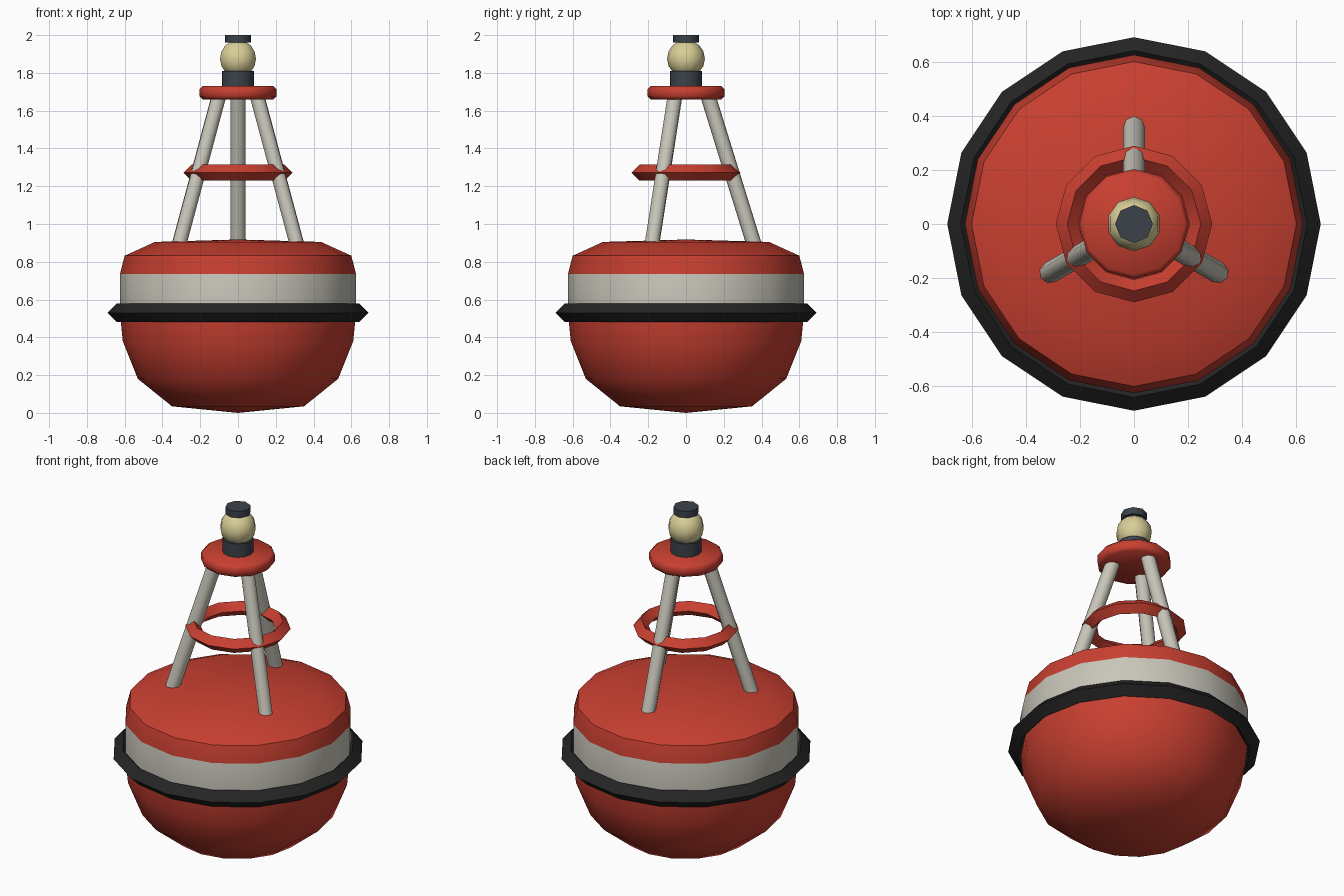
import bpy, math
from mathutils import Vector

if "Cube" in bpy.data.objects:
    bpy.data.objects.remove(bpy.data.objects["Cube"])


def material(name, rgb):
    m = bpy.data.materials.new(name)
    m.diffuse_color = (*rgb, 1)
    m.use_nodes = True
    m.node_tree.nodes["Principled BSDF"].inputs["Base Color"].default_value = m.diffuse_color
    return m


RED = material("buoy red", (0.58, 0.05, 0.03))
GREY = material("pale grey", (0.58, 0.565, 0.49))
BLACK = material("rubber black", (0.018, 0.018, 0.018))
SLATE = material("dark slate", (0.045, 0.055, 0.07))
CREAM = material("lamp cream", (0.70, 0.62, 0.31))


def finish(obj, mat, angle=40):
    obj.data.materials.append(mat)
    bpy.ops.object.select_all(action='DESELECT')
    obj.select_set(True)
    bpy.context.view_layer.objects.active = obj
    bpy.ops.object.shade_smooth_by_angle(angle=math.radians(angle))
    return obj


def lathe(name, profile, sides, mat, angle=40):
    """Revolve (radius, z) points, listed bottom to top, with a vertex on +y."""
    verts, rings, faces = [], [], []
    for r, z in profile:
        n = sides if r > 0 else 1
        rings.append([len(verts) + i % n for i in range(sides)])
        for i in range(n):
            a = math.pi / 2 + math.tau * i / sides
            verts.append((r * math.cos(a), r * math.sin(a), z))
    for lo, hi in zip(rings, rings[1:]):
        for i in range(sides):
            j = (i + 1) % sides
            quad = [lo[i], lo[j], hi[j], hi[i]]
            faces.append(list(dict.fromkeys(quad)))
    if profile[0][0] > 0:
        faces.append(rings[0][::-1])
    if profile[-1][0] > 0:
        faces.append(rings[-1])
    mesh = bpy.data.meshes.new(name)
    mesh.from_pydata(verts, [], faces)
    obj = bpy.data.objects.new(name, mesh)
    bpy.context.collection.objects.link(obj)
    return finish(obj, mat, angle)


def diamond_ring(name, major, minor, z, sides, mat):
    bpy.ops.mesh.primitive_torus_add(
        major_radius=major, minor_radius=minor, major_segments=sides,
        minor_segments=4, location=(0, 0, z))
    obj = bpy.context.object
    obj.name = name
    return finish(obj, mat, 32)


# Float hull with a painted band chosen by height
hull = lathe("float_hull", [
    (0, 0), (0.35, 0.035), (0.53, 0.18), (0.61, 0.38), (0.625, 0.53),
    (0.625, 0.735), (0.60, 0.832), (0.44, 0.905), (0, 0.918)], 16, RED, 50)
hull.data.materials.append(GREY)
for f in hull.data.polygons:
    if 0.53 < f.center.z < 0.735:
        f.material_index = 1

# Rubber fender around the waterline
diamond_ring("fender_ring", 0.64, 0.05, 0.53, 16, BLACK)

# Three leaning tower legs
for k in range(3):
    a = math.pi / 2 + k * math.tau / 3
    out = Vector((math.cos(a), math.sin(a), 0))
    foot = out * 0.367 + Vector((0, 0, 0.87))
    head = out * 0.116 + Vector((0, 0, 1.68))
    axis = head - foot
    bpy.ops.mesh.primitive_cylinder_add(
        vertices=8, radius=0.04, depth=axis.length, location=(foot + head) / 2,
        rotation=axis.to_track_quat('Z', 'Y').to_euler())
    leg = bpy.context.object
    leg.name = f"tower_leg_{k + 1}"
    finish(leg, GREY, 50)

# Brace ring and top plate
diamond_ring("brace_ring", 0.247, 0.042, 1.272, 12, RED)
lathe("top_plate", [(0.187, 1.66), (0.203, 1.676), (0.203, 1.714), (0.187, 1.73)],
      12, RED, 50)

# Lantern: base, lens and cap
lathe("lantern_base", [(0.085, 1.73), (0.085, 1.81)], 12, SLATE)
lens = [(0.1 * math.cos(t), 1.875 + 0.1 * math.sin(t))
        for t in (math.radians(22.5 * i) for i in range(-3, 4))]
lathe("lantern_lens", [(0, 1.775)] + lens + [(0, 1.975)], 10, CREAM, 50)
lathe("lantern_cap", [(0.07, 1.96), (0.07, 2.0)], 8, SLATE, 50)
